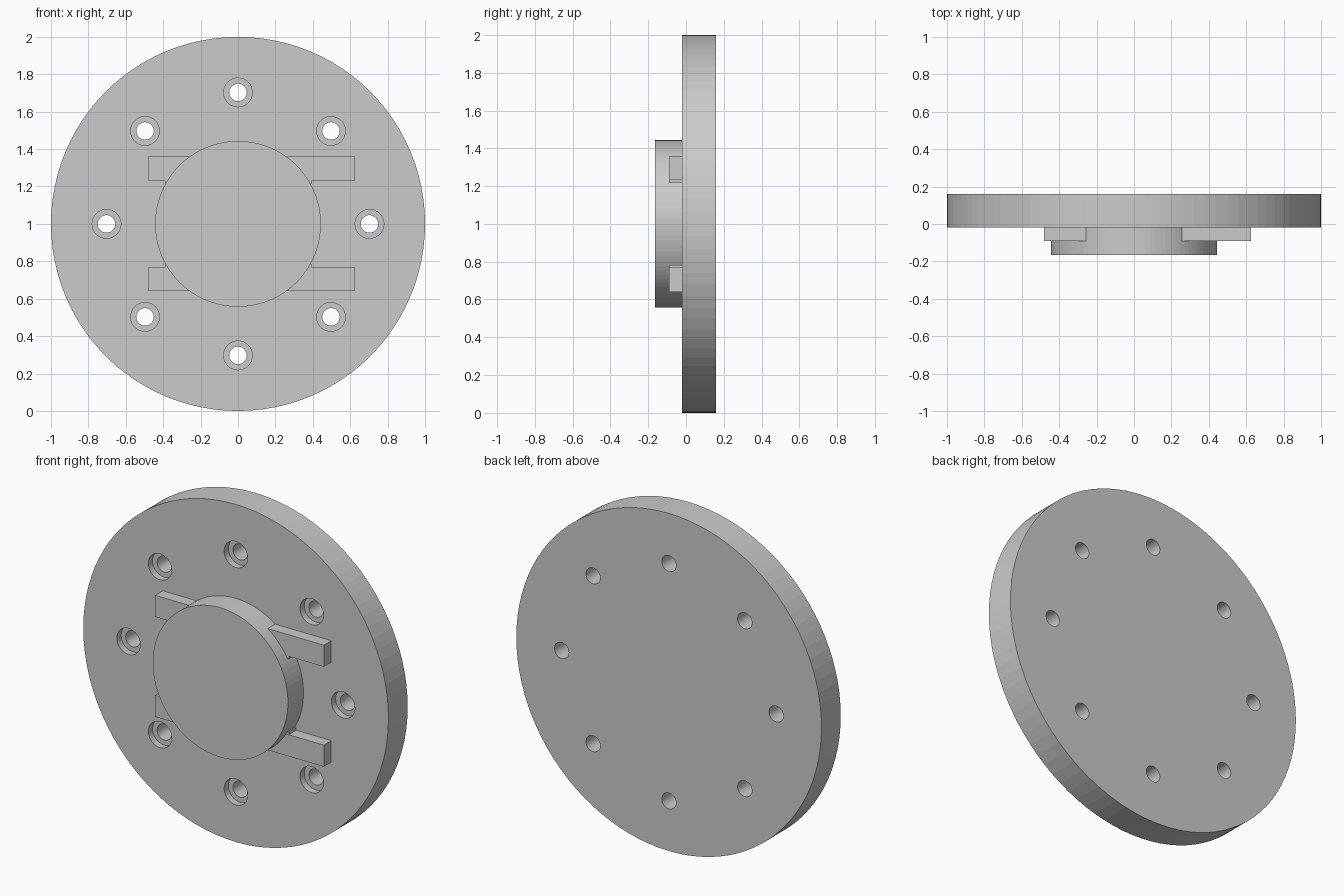
import bpy, bmesh, math
from mathutils import Matrix, Vector

if "Cube" in bpy.data.objects:
    bpy.data.objects.remove(bpy.data.objects["Cube"], do_unlink=True)

CENTRE_Z = 1.0
FACE_Y = -0.02     # front face of the plate
BACK_Y = 0.16

grey = bpy.data.materials.new("plain grey")
grey.use_nodes = True
grey.diffuse_color = (0.6, 0.6, 0.6, 1)
grey.node_tree.nodes["Principled BSDF"].inputs["Base Color"].default_value = (0.6, 0.6, 0.6, 1)


def finish(name, bm):
    mesh = bpy.data.meshes.new(name)
    bm.to_mesh(mesh)
    bm.free()
    mesh.materials.append(grey)
    obj = bpy.data.objects.new(name, mesh)
    bpy.context.collection.objects.link(obj)
    return obj


def add_disc(bm, radius, y0, y1, x=0.0, z=CENTRE_Z, sides=96):
    place = Matrix.Translation((x, (y0 + y1) / 2, z)) @ Matrix.Rotation(math.pi / 2, 4, "X")
    bmesh.ops.create_cone(bm, cap_ends=True, segments=sides, radius1=radius,
                          radius2=radius, depth=y1 - y0, matrix=place)


def disc(name, radius, y0, y1):
    bm = bmesh.new()
    add_disc(bm, radius, y0, y1)
    return finish(name, bm)


def box(name, low, high):
    low, high = Vector(low), Vector(high)
    bm = bmesh.new()
    place = Matrix.Translation((low + high) / 2) @ Matrix.Diagonal((high - low).to_4d())
    place[3][3] = 1
    bmesh.ops.create_cube(bm, size=1, matrix=place)
    return finish(name, bm)


def hole_ring(name, radius, y0, y1):
    bm = bmesh.new()
    for i in range(8):
        a = i * math.pi / 4
        add_disc(bm, radius, y0, y1, 0.703 * math.cos(a),
                 CENTRE_Z + 0.703 * math.sin(a), 32)
    obj = finish(name, bm)
    obj.hide_render = True
    return obj


# Round plate with eight counterbored bolt holes
plate = disc("round_plate", 1.0, FACE_Y, BACK_Y)
cutters = [hole_ring("bolt_hole_cutter", 0.047, FACE_Y - 0.1, BACK_Y + 0.1),
           hole_ring("counterbore_cutter", 0.077, FACE_Y - 0.1, FACE_Y + 0.04)]
for cutter in cutters:
    mod = plate.modifiers.new(cutter.name, "BOOLEAN")
    mod.operation = "DIFFERENCE"
    mod.solver = "EXACT"
    mod.object = cutter
bpy.context.view_layer.update()
cut_mesh = bpy.data.meshes.new_from_object(
    plate.evaluated_get(bpy.context.evaluated_depsgraph_get()))
plate.modifiers.clear()
plate.data = cut_mesh
for cutter in cutters:
    bpy.data.objects.remove(cutter, do_unlink=True)

# Raised central hub
disc("hub", 0.443, -0.165, FACE_Y)

# Two cross bars passing behind the hub rim, each with a short inner web
for side, name in ((1, "upper"), (-1, "lower")):
    def span(inner, outer):
        return sorted((CENTRE_Z + side * inner, CENTRE_Z + side * outer))
    z0, z1 = span(0.232, 0.36)
    box(name + "_bar", (-0.48, -0.09, z0), (0.625, FACE_Y, z1))
    z0, z1 = span(0.217, 0.24)
    box(name + "_bar_web", (-0.39, -0.089, z0), (0.395, FACE_Y, z1))
